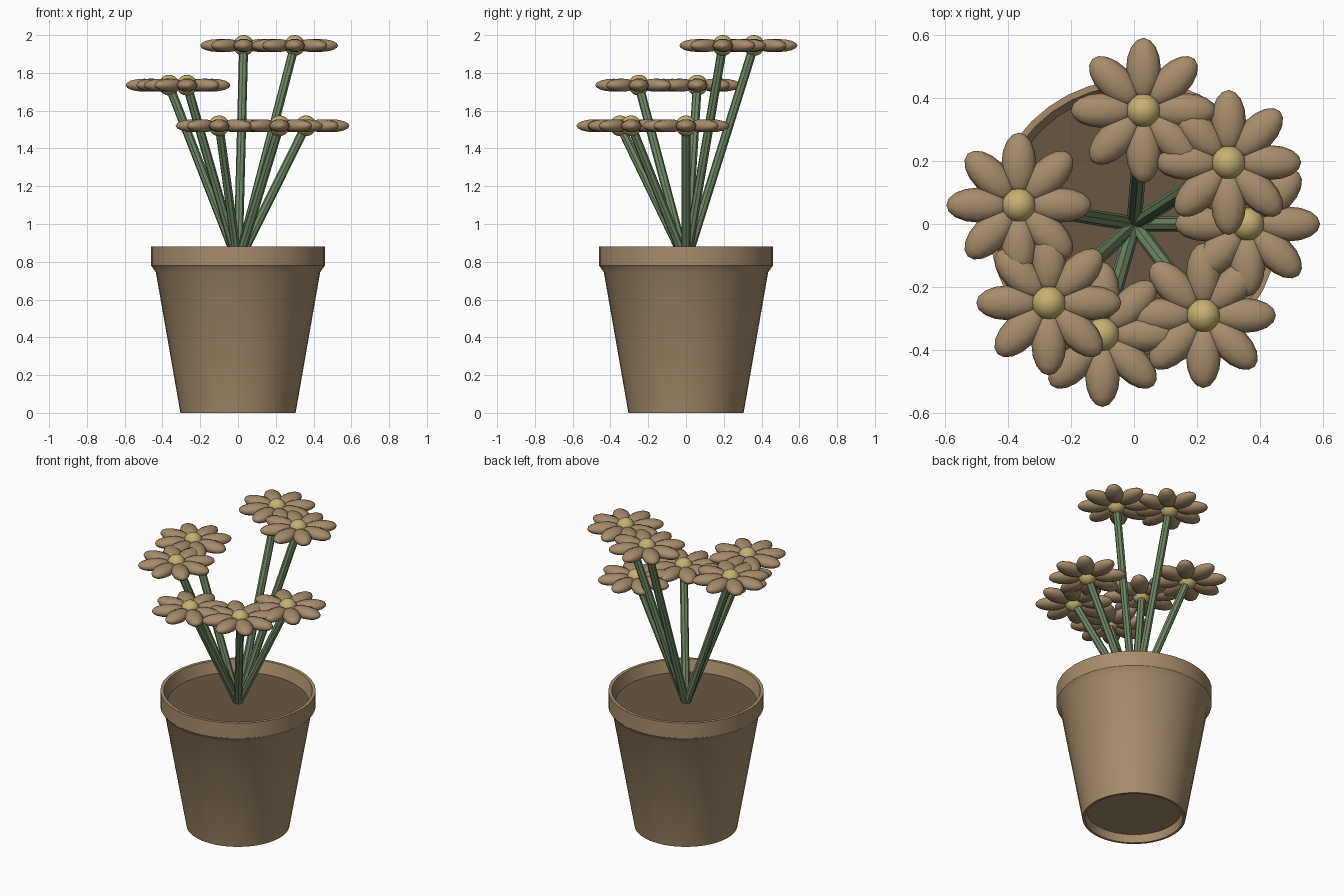
import bpy, bmesh, math
from mathutils import Vector, Matrix

if "Cube" in bpy.data.objects:
    bpy.data.objects.remove(bpy.data.objects["Cube"])


def material(name, rgb):
    m = bpy.data.materials.new(name)
    m.diffuse_color = (*rgb, 1)
    m.use_nodes = True
    m.node_tree.nodes["Principled BSDF"].inputs["Base Color"].default_value = m.diffuse_color
    return m


CLAY = material("warm_brown", (0.38, 0.265, 0.155))
SOIL = material("dark_soil_brown", (0.138, 0.097, 0.058))
GREEN = material("stem_green", (0.165, 0.25, 0.135))
YELLOW = material("soft_yellow", (0.56, 0.44, 0.17))


def finish(bm, name, mat, angle):
    bmesh.ops.recalc_face_normals(bm, faces=bm.faces)
    me = bpy.data.meshes.new(name)
    bm.to_mesh(me)
    bm.free()
    me.materials.append(mat)
    ob = bpy.data.objects.new(name, me)
    bpy.context.collection.objects.link(ob)
    bpy.ops.object.select_all(action='DESELECT')
    ob.select_set(True)
    bpy.context.view_layer.objects.active = ob
    bpy.ops.object.shade_smooth_by_angle(angle=math.radians(angle))
    return ob


def lathe(name, profile, mat, sides=40):
    """Spin an (r, z) profile about z; points with r = 0 merge into a pole."""
    bm = bmesh.new()
    vs = [bm.verts.new((r, 0, z)) for r, z in profile]
    es = [bm.edges.new(p) for p in zip(vs, vs[1:])]
    bmesh.ops.spin(bm, geom=vs + es, cent=(0, 0, 0), axis=(0, 0, 1),
                   angle=math.tau, steps=sides)
    bmesh.ops.remove_doubles(bm, verts=bm.verts, dist=1e-4)
    return finish(bm, name, mat, 30)


# Pot with a thick rim, hollow top and recessed base
lathe("pot", [(0, 0.05), (0.28, 0.05), (0.29, 0.0), (0.305, 0.0), (0.435, 0.745),
              (0.46, 0.78), (0.46, 0.88), (0.44, 0.88), (0.415, 0.79), (0, 0.79)], CLAY)

# Soil surface
lathe("soil", [(0, 0.805), (0.418, 0.805)], SOIL)

# Flower heads (x, y, z)
HEADS = [(0.03, 0.36, 1.945), (0.30, 0.195, 1.945), (0.36, 0, 1.52), (0.22, -0.29, 1.52),
         (-0.10, -0.35, 1.52), (-0.27, -0.25, 1.735), (-0.365, 0.06, 1.735)]
BASE = Vector((0, 0, 0.795))

for i, head in enumerate(HEADS, 1):
    head = Vector(head)

    # Straight stem from the soil to the head
    d = head - BASE
    bm = bmesh.new()
    rot = d.to_track_quat('Z', 'Y').to_matrix().to_4x4()
    bmesh.ops.create_cone(bm, cap_ends=True, segments=8, radius1=0.024, radius2=0.024,
                          depth=d.length,
                          matrix=Matrix.Translation((head + BASE) / 2) @ rot)
    finish(bm, f"stem_{i}", GREEN, 30)

    # Eight flattened petals
    bm = bmesh.new()
    for k in range(8):
        m = (Matrix.Translation(head) @ Matrix.Rotation(k * math.pi / 4, 4, 'Z')
             @ Matrix.Translation((0.132, 0, 0))
             @ Matrix.Diagonal((0.098, 0.055, 0.036, 1))
             @ Matrix.Rotation(math.pi / 2, 4, 'Y'))
        bmesh.ops.create_uvsphere(bm, u_segments=10, v_segments=8, radius=1, matrix=m)
    finish(bm, f"petals_{i}", CLAY, 60)

    # Round flower centre
    bm = bmesh.new()
    bmesh.ops.create_uvsphere(bm, u_segments=16, v_segments=10, radius=0.055,
                              matrix=Matrix.Translation(head))
    finish(bm, f"flower_centre_{i}", YELLOW, 60)
